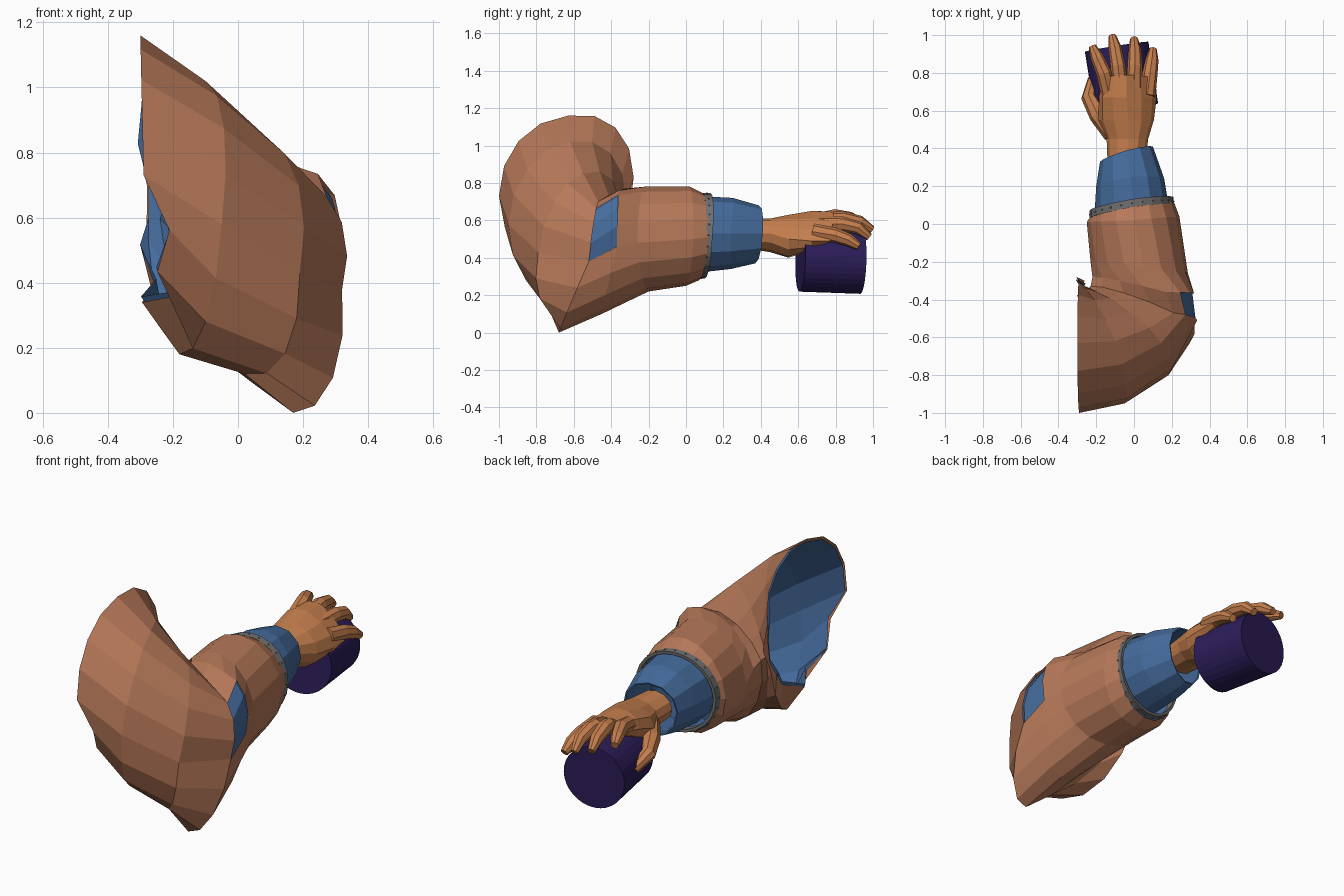
import bpy, bmesh, math, random
from mathutils import Vector as V, Matrix

if "Cube" in bpy.data.objects:
    bpy.data.objects.remove(bpy.data.objects["Cube"])

random.seed(4)

def material(name, rgb):
    m = bpy.data.materials.new(name)
    m.diffuse_color = (*rgb, 1)
    m.use_nodes = True
    m.node_tree.nodes["Principled BSDF"].inputs["Base Color"].default_value = m.diffuse_color
    return m

CLOTH = material("cloth", (0.47, 0.19, 0.10))
BLUE = material("blue_lining", (0.06, 0.15, 0.34))
SKIN = material("skin", (0.56, 0.21, 0.075))
PURPLE = material("purple", (0.025, 0.012, 0.10))
GREY = material("grey", (0.16, 0.16, 0.16))

def finish(name, bm, mat):
    bmesh.ops.recalc_face_normals(bm, faces=bm.faces)
    me = bpy.data.meshes.new(name)
    bm.to_mesh(me)
    bm.free()
    ob = bpy.data.objects.new(name, me)
    bpy.context.collection.objects.link(ob)
    me.materials.append(mat)
    return ob

def ring(quad, n, scale=1.0):
    """Closed section through its outer, top, inner and bottom points.
    An optional fifth value squares it off (below 1) or pinches it (above 1)."""
    o, t, i, b = (V(p) for p in quad[:4])
    e = quad[4] if len(quad) > 4 else 1
    c = (o + t + i + b) / 4
    pts = []
    for k in range(n):
        a = math.tau * k / n
        ca, sa = math.cos(a), math.sin(a)
        wx, wy = abs(ca) ** e, abs(sa) ** e
        p = ((o if ca > 0 else i) - c) * wx + ((t if sa > 0 else b) - c) * wy
        pts.append(c + p * scale)
    return pts

def loft(bm, rings, caps=False, closed=False, skip=()):
    n = len(rings[0])
    vs = [[bm.verts.new(p) for p in r] for r in rings]
    for j in range(len(vs) if closed else len(vs) - 1):
        a, b = vs[j], vs[(j + 1) % len(vs)]
        for k in range(n):
            if (j, k) not in skip:
                bm.faces.new((a[k], a[(k + 1) % n], b[(k + 1) % n], b[k]))
    if caps:
        bm.faces.new(vs[0])
        bm.faces.new(vs[-1])

def tube(bm, path, radii, n=8):
    pts = [V(p) for p in path]
    rings = []
    for j, p in enumerate(pts):
        d = (pts[min(j + 1, len(pts) - 1)] - pts[max(j - 1, 0)]).normalized()
        side = d.cross(V((0, 0, 1))).normalized()
        up = side.cross(d)
        rings.append([p + radii[j] * (side * math.cos(math.tau * k / n) + up * math.sin(math.tau * k / n))
                      for k in range(n)])
    loft(bm, rings, caps=True)

# Bent sleeve: sections run from the cuff, round the elbow, to the shoulder opening
SLEEVE = [
    ((.21, .12, .51), (-.01, .10, .74), (-.23, .04, .51), (-.01, .07, .28)),
    ((.24, .04, .50), (0, .02, .78), (-.25, .01, .50), (0, 0, .25)),
    ((.285, -.26, .48), (.05, -.22, .78), (-.23, -.20, .50), (.03, -.20, .22)),
    ((.305, -.37, .46), (.17, -.36, .76), (-.22, -.28, .55), (.12, -.45, .10)),
    ((.32, -.52, .38), (.21, -.47, .70), (-.23, -.33, .58), (.17, -.68, 0), 1.1),
    ((.19, -.79, .43), (.08, -.55, .85), (-.25, -.35, .60), (.02, -.66, .12)),
    ((-.05, -.95, .58), (-.10, -.62, 1.02), (-.28, -.32, .70), (-.18, -.63, .18)),
    ((-.29, -1, .73), (-.30, -.63, 1.16), (-.29, -.28, .83), (-.28, -.62, .34), .95),
]
N = 16

def sleeve_rings(scale, ragged):
    rings = [ring(q, N, scale) for q in SLEEVE]
    for k in range(8, 16):  # torn lower and inner shoulder edge
        rings[-1][k].x += ragged * (1 if k % 2 else -.6)
    for k in (13, 14, 15):  # notch at the front of the opening
        rings[-1][k].x += .05
    return rings

bm = bmesh.new()
loft(bm, sleeve_rings(1, .025), skip={(3, 0), (3, 1), (3, 2)})  # tear at the elbow
finish("outer_sleeve", bm, CLOTH)

bm = bmesh.new()
loft(bm, sleeve_rings(.96, .03))
finish("sleeve_lining", bm, BLUE)

# Inner cuff with a slanted open end
bm = bmesh.new()
CUFF = [
    ((.19, .06, .53), (0, .06, .73), (-.21, .04, .53), (0, .06, .32)),
    ((.16, .24, .53), (-.02, .25, .72), (-.20, .20, .53), (-.02, .24, .34)),
    ((.10, .41, .53), (-.04, .39, .68), (-.18, .33, .53), (-.04, .37, .37)),
]
loft(bm, [ring(q, 12) for q in CUFF])
cuff = finish("inner_cuff", bm, BLUE)
mod = cuff.modifiers.new("thickness", "SOLIDIFY")
mod.thickness = .008

# Grey wristband with studs
BAND = ((.21, .12, .52), (-.01, .11, .745), (-.235, .05, .52), (-.01, .08, .29))
bm = bmesh.new()
rings = []
for s, dy in ((.93, -.02), (1, -.02), (1, .022), (.93, .022)):
    rings.append([p + V((0, dy, 0)) for p in ring(BAND, 24, s)])
loft(bm, rings, closed=True)
for p in ring(BAND, 24):
    bmesh.ops.create_icosphere(bm, subdivisions=1, radius=.005, matrix=Matrix.Translation(p))
finish("wristband", bm, GREY)

# Palm and wrist
bm = bmesh.new()
PALM = [
    ((.06, .32, .53), (-.04, .32, .61), (-.14, .32, .53), (-.04, .32, .45)),
    ((.075, .45, .53), (-.03, .45, .61), (-.145, .45, .53), (-.03, .45, .43)),
    ((.105, .55, .50), (-.03, .55, .63), (-.19, .55, .53), (-.04, .55, .40)),
    ((.12, .67, .49), (-.04, .67, .65), (-.185, .67, .57), (-.04, .67, .46)),
    ((.115, .77, .49), (-.04, .79, .645), (-.175, .77, .59), (-.04, .77, .53)),
]
loft(bm, [ring(q, 12) for q in PALM], caps=True)
finish("palm", bm, SKIN)

# Fingers and thumb: root, knuckle, joint, tip
FINGERS = {
    "index_finger": [(-.13, .68, .59), (-.16, .80, .62), (-.195, .88, .61), (-.22, .94, .59)],
    "middle_finger": [(-.07, .70, .60), (-.085, .84, .61), (-.10, .93, .59), (-.115, .995, .55)],
    "ring_finger": [(0, .70, .58), (.005, .84, .58), (.005, .92, .56), (0, .98, .51)],
    "little_finger": [(.07, .68, .54), (.085, .80, .52), (.095, .87, .495), (.10, .925, .46)],
    "thumb": [(-.11, .48, .51), (-.19, .58, .48), (-.24, .67, .45), (-.22, .77, .39)],
}
for name, path in FINGERS.items():
    bm = bmesh.new()
    tube(bm, path, (.055, .05, .04, .024) if name == "thumb" else (.044, .040, .035, .021))
    finish(name, bm, SKIN)

# Held cylinder
bm = bmesh.new()
bmesh.ops.create_cone(bm, cap_ends=True, segments=32, radius1=.17, radius2=.17, depth=.33,
                      matrix=Matrix.Translation((-.066, .775, .383)) @ Matrix.Rotation(math.radians(9), 4, 'Z')
                      @ Matrix.Rotation(math.radians(88), 4, 'X'))
finish("held_cylinder", bm, PURPLE)
